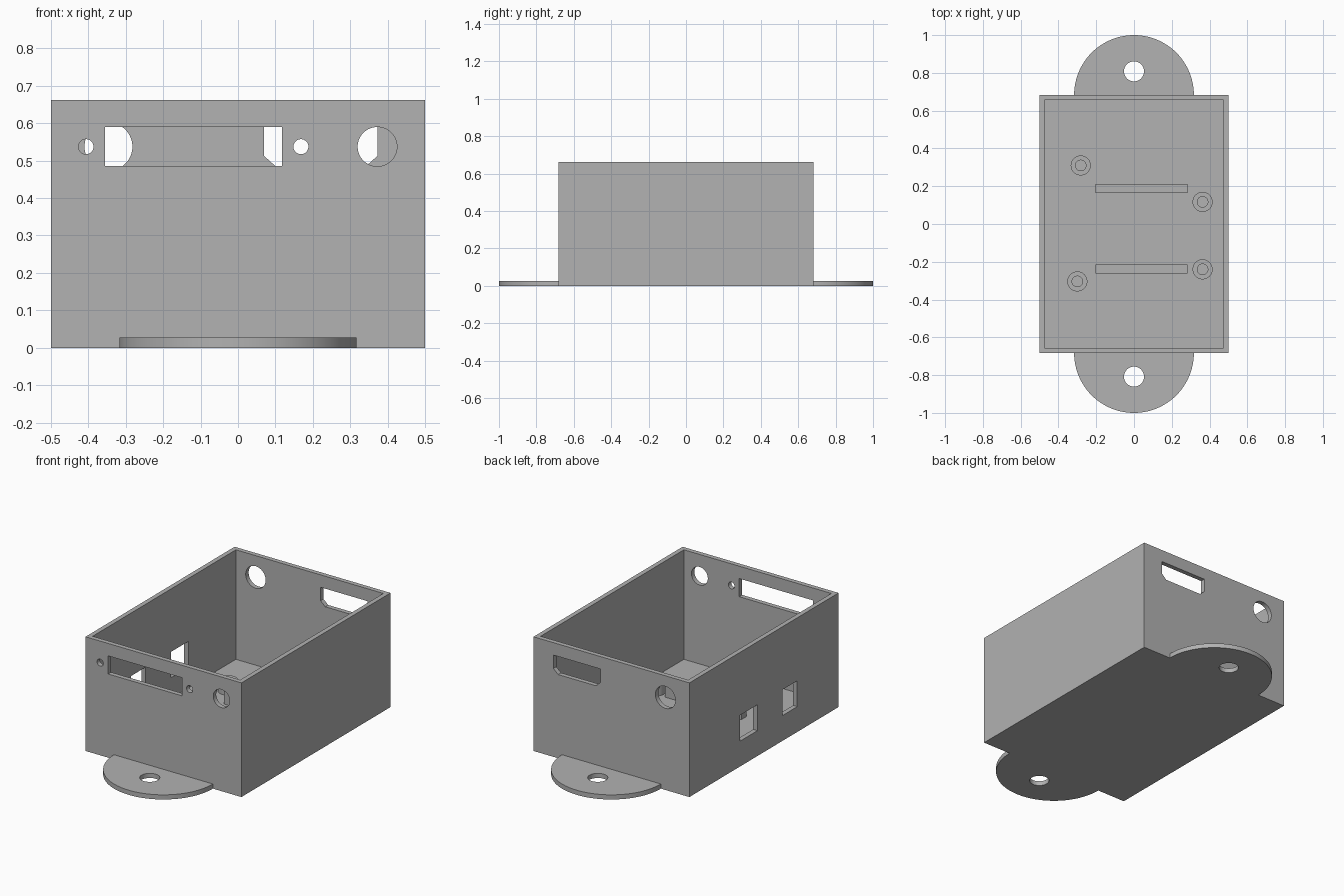
import bpy
import bmesh
from math import cos, sin, pi
from mathutils import Matrix

cube = bpy.data.objects.get("Cube")
if cube:
    bpy.data.objects.remove(cube, do_unlink=True)

grey = bpy.data.materials.new("plain_grey")
grey.use_nodes = True
colour = (0.445, 0.445, 0.445, 1)
grey.diffuse_color = colour
grey.node_tree.nodes["Principled BSDF"].inputs["Base Color"].default_value = colour

WALL = 0.027
HX, HY, HEIGHT = 0.5, 0.683, 0.662
PORT_Z = 0.537


def finish(name, bm):
    bmesh.ops.recalc_face_normals(bm, faces=bm.faces)
    mesh = bpy.data.meshes.new(name)
    bm.to_mesh(mesh)
    bm.free()
    mesh.materials.append(grey)
    obj = bpy.data.objects.new(name, mesh)
    bpy.context.collection.objects.link(obj)
    return obj


def prism(name, points, depth, matrix=Matrix()):
    """Extrude a flat outline along its local z."""
    bm = bmesh.new()
    face = bm.faces.new([bm.verts.new((x, y, 0)) for x, y in points])
    top = bmesh.ops.extrude_face_region(bm, geom=[face])["geom"]
    verts = [g for g in top if isinstance(g, bmesh.types.BMVert)]
    bmesh.ops.translate(bm, verts=verts, vec=(0, 0, depth))
    bmesh.ops.transform(bm, matrix=matrix, verts=bm.verts)
    return finish(name, bm)


def box(name, x0, x1, y0, y1, z0, z1):
    outline = [(x0, y0), (x1, y0), (x1, y1), (x0, y1)]
    return prism(name, outline, z1 - z0, Matrix.Translation((0, 0, z0)))


def circle(x, y, r, n=64):
    return [(x + r * cos(2 * pi * i / n), y + r * sin(2 * pi * i / n)) for i in range(n)]


def wall_cutter(points, y):
    """Cutter with an x-z outline, passing through an end wall."""
    turn = Matrix.Translation((0, y + 0.1, 0)) @ Matrix.Rotation(pi / 2, 4, "X")
    return prism("port_cutter", points, 0.2, turn)


def combine(target, other, operation):
    mod = target.modifiers.new(operation.lower(), "BOOLEAN")
    mod.operation = operation
    mod.solver = "EXACT"
    mod.object = other
    bpy.context.view_layer.objects.active = target
    bpy.ops.object.modifier_apply(modifier=mod.name)
    bpy.data.objects.remove(other, do_unlink=True)


def smooth(obj):
    bpy.ops.object.select_all(action="DESELECT")
    obj.select_set(True)
    bpy.context.view_layer.objects.active = obj
    bpy.ops.object.shade_smooth_by_angle(angle=pi / 6)


# Open box with a round mounting tab at each end
shell = box("enclosure_shell", -HX, HX, -HY, HY, 0, HEIGHT)
for side in (-1, 1):
    combine(shell, prism("mounting_tab", circle(0, side * HY, 0.317, 96), WALL), "UNION")

cutters = [box("cavity_cutter", -HX + WALL, HX - WALL, -HY + WALL, HY - WALL, WALL, 1)]

# Screw holes in the tabs
for side in (-1, 1):
    cutters.append(prism("tab_hole_cutter", circle(0, side * 0.808, 0.053), 0.2,
                         Matrix.Translation((0, 0, -0.1))))

# Front wall: wide slot, two screw holes and a round port
cutters.append(wall_cutter([(-0.355, 0.485), (0.118, 0.485), (0.118, 0.59), (-0.355, 0.59)], -HY))
for x, r in ((-0.406, 0.02), (0.168, 0.02), (0.372, 0.0525)):
    cutters.append(wall_cutter(circle(x, PORT_Z, r), -HY))

# Back wall: slot with chamfered lower corners and a round port
cutters.append(wall_cutter([(0.1, 0.485), (0.342, 0.485), (0.372, 0.512), (0.372, 0.59),
                            (0.07, 0.59), (0.07, 0.512)], HY))
cutters.append(wall_cutter(circle(-0.346, PORT_Z, 0.064), HY))

# Right wall: two windows
for y0, y1 in ((0.06, 0.22), (-0.305, -0.17)):
    cutters.append(box("window_cutter", -0.6, -0.4, y0, y1, 0.147, 0.297))

for cutter in cutters:
    combine(shell, cutter, "DIFFERENCE")
smooth(shell)

# Support ribs on the floor
for name, y in (("rear_rib", 0.189), ("front_rib", -0.238)):
    box(name, -0.205, 0.283, y - 0.024, y + 0.024, WALL - 0.005, 0.12)

# Hollow screw posts on the floor
for i, (x, y) in enumerate(((-0.282, 0.31), (0.363, 0.117), (0.363, -0.24), (-0.3, -0.304))):
    post = prism(f"screw_post_{i + 1}", circle(x, y, 0.053, 48), 0.071,
                 Matrix.Translation((0, 0, WALL - 0.005)))
    bore = prism("bore_cutter", circle(x, y, 0.028, 48), 0.2)
    combine(post, bore, "DIFFERENCE")
    smooth(post)
